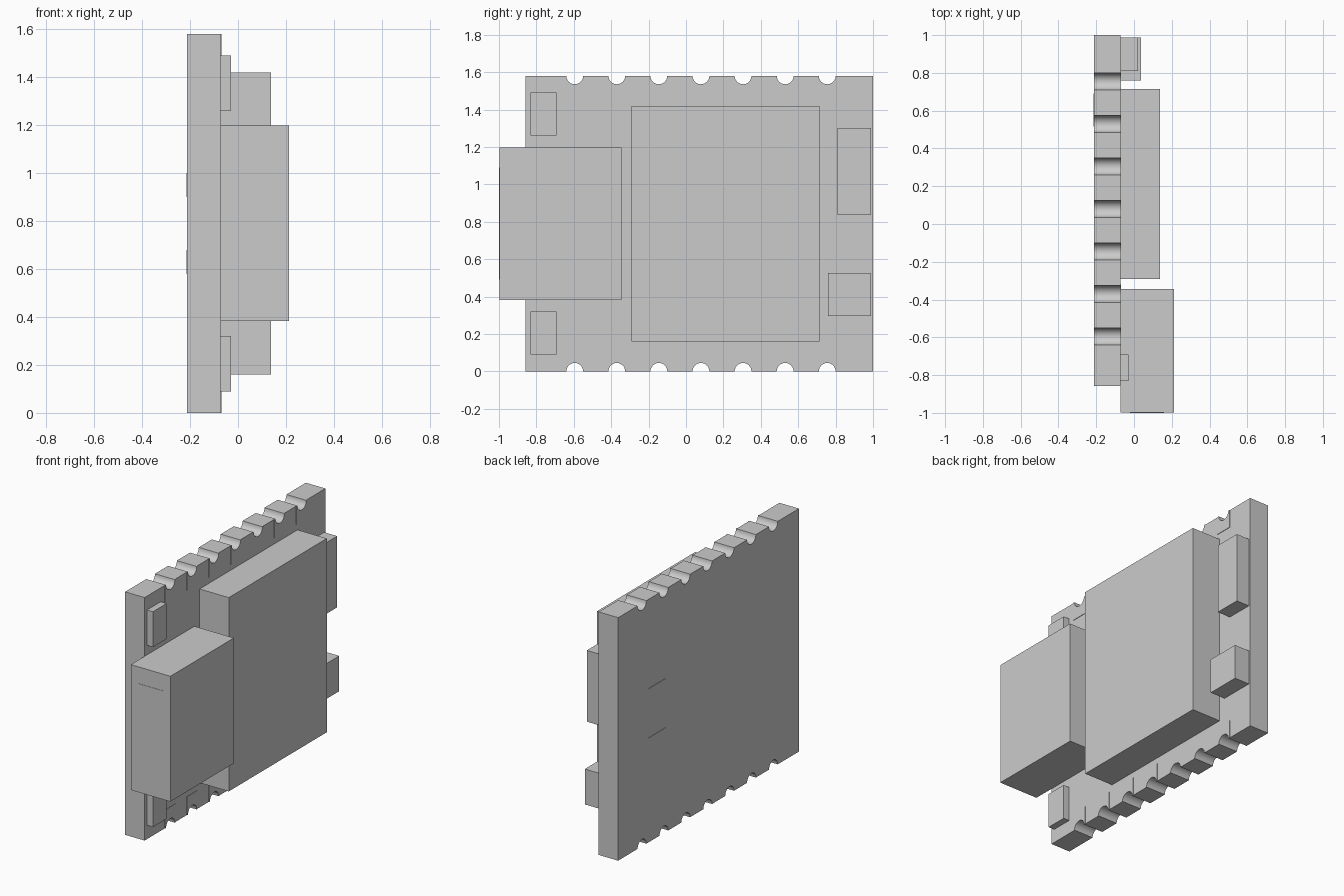
import bpy, bmesh, math

if "Cube" in bpy.data.objects:
    bpy.data.objects.remove(bpy.data.objects["Cube"], do_unlink=True)

grey = bpy.data.materials.new("light_grey")
grey.use_nodes = True
COLOUR = (0.6, 0.6, 0.6, 1)
grey.diffuse_color = COLOUR
grey.node_tree.nodes["Principled BSDF"].inputs["Base Color"].default_value = COLOUR

HEIGHT, RADIUS = 1.58, 0.045
BACK, FACE = -0.212, -0.072          # board surfaces along x
NOTCHES = [-0.595 + 0.225 * i for i in range(7)]


def extrude(name, outline, x0, x1):
    """Extrude a y-z outline along x."""
    bm = bmesh.new()
    base = bm.faces.new([bm.verts.new((x0, y, z)) for y, z in outline])
    grown = bmesh.ops.extrude_face_region(bm, geom=[base])
    moved = [g for g in grown["geom"] if isinstance(g, bmesh.types.BMVert)]
    bmesh.ops.translate(bm, verts=moved, vec=(x1 - x0, 0, 0))
    bmesh.ops.recalc_face_normals(bm, faces=bm.faces)
    mesh = bpy.data.meshes.new(name)
    bm.to_mesh(mesh)
    bm.free()
    mesh.materials.append(grey)
    obj = bpy.data.objects.new(name, mesh)
    bpy.context.collection.objects.link(obj)
    return obj


def box(name, x, y, z):
    return extrude(name, [(y[0], z[0]), (y[1], z[0]), (y[1], z[1]), (y[0], z[1])], *x)


def notch(y, steps=12):
    """Half circle cut upward from z = 0, running toward +y."""
    return [(y - RADIUS * math.cos(math.pi * i / steps),
             RADIUS * math.sin(math.pi * i / steps)) for i in range(steps + 1)]


def flip(points):
    return [(y, HEIGHT - z) for y, z in points]


def smooth(obj):
    bpy.ops.object.select_all(action='DESELECT')
    obj.select_set(True)
    bpy.context.view_layer.objects.active = obj
    bpy.ops.object.shade_smooth_by_angle(angle=math.radians(30))


# Circuit board with half-round notches on both long edges
lower = [(-0.857, 0)] + [p for y in NOTCHES for p in notch(y)] + [(1, 0)]
smooth(extrude("circuit_board", lower + flip(lower)[::-1], BACK, FACE))

# Thin solder pads around each notch
for i, y in enumerate(NOTCHES):
    w = 0.055
    pad = [(y - w, 0)] + notch(y) + [(y + w, 0), (y + w, 0.12), (y - w, 0.12)]
    smooth(extrude(f"lower_pad_{i}", pad, FACE, FACE + 0.003))
    smooth(extrude(f"upper_pad_{i}", flip(pad), FACE, FACE + 0.003))

# Main components
box("shield_can", (FACE, 0.138), (-0.292, 0.715), (0.16, 1.42))
box("connector", (FACE, 0.212), (-0.998, -0.345), (0.383, 1.198))
box("connector_opening", (-0.02, 0.16), (-1, -0.998), (0.49, 1.09))

# Small components
box("upper_button", (FACE, -0.029), (-0.832, -0.692), (1.26, 1.49))
box("lower_button", (FACE, -0.029), (-0.832, -0.692), (0.09, 0.32))
box("tall_component", (FACE, 0.022), (0.81, 0.988), (0.837, 1.3))
box("short_component", (FACE, 0.036), (0.76, 0.988), (0.295, 0.525))

# Test pads on the rear surface
for i, z in enumerate((0.58, 0.9)):
    box(f"test_pad_{i}", (BACK - 0.003, BACK), (0.515, 0.69), (z, z + 0.1))
